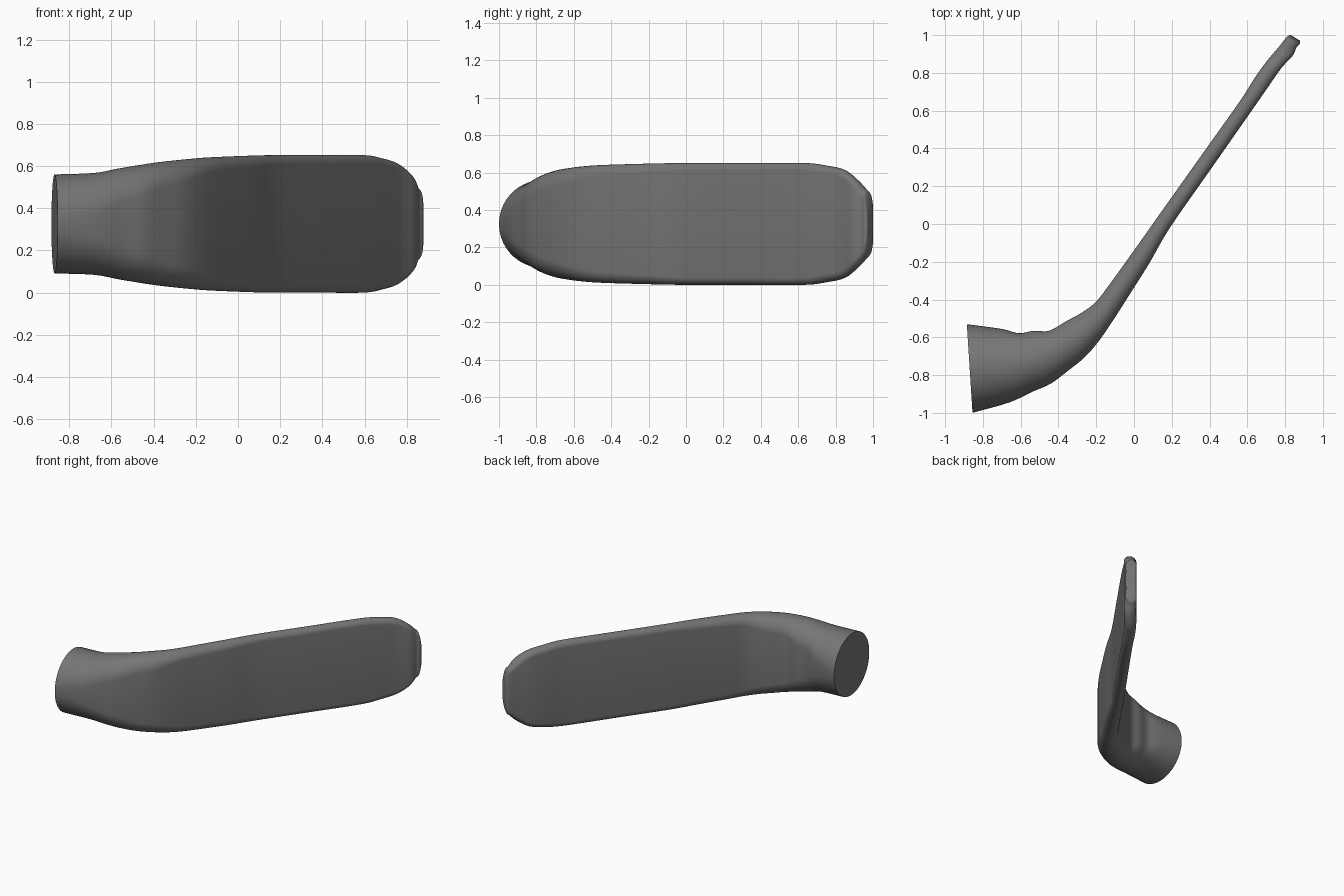
import bpy, bmesh, math
from mathutils import Vector

if "Cube" in bpy.data.objects:
    bpy.data.objects.remove(bpy.data.objects["Cube"], do_unlink=True)

MID_Z = 0.326
RING = 48
STEPS = 4

# Cross-sections: back edge x, y, front edge x, y, half height
SECTIONS = [
    (-.885, -.53, -.855, -1, .235),
    (-.70, -.555, -.66, -.945, .242),
    (-.61, -.578, -.53, -.885, .262),
    (-.53, -.565, -.44, -.845, .276),
    (-.45, -.565, -.34, -.77, .29),
    (-.36, -.515, -.26, -.705, .30),
    (-.27, -.465, -.19, -.625, .308),
    (-.2, -.41, -.12, -.525, .314),
    (-.13, -.32, -.04, -.40, .318),
    (0, -.14, .08, -.21, .323),
    (.12, .03, .19, -.02, .326),
    (.34, .34, .41, .295, .326),
    (.56, .65, .63, .61, .326),
    (.64, .775, .71, .725, .312),
    (.705, .865, .78, .825, .29),
    (.76, .93, .84, .89, .24),
    (.80, .98, .86, .935, .187),
    (.815, .995, .875, .95, .165),
    (.83, 1, .88, .965, .1),
    (.845, .99, .878, .972, .03),
]


def smooth_sections(rows):
    """Pass a smooth curve through the rows."""
    rows = [Vector(r) for r in rows]
    last = len(rows) - 1
    result = []
    for i in range(last):
        a, b = rows[i], rows[i + 1]
        m = (b - rows[i - 1]) / 2 if i else b - a
        n = (rows[i + 2] - a) / 2 if i + 2 <= last else b - a
        for k in range(STEPS):
            t = k / STEPS
            result.append(a + m * t + (3 * (b - a) - 2 * m - n) * t ** 2
                          + (2 * (a - b) + m + n) * t ** 3)
    result.append(rows[last])
    return result


def section_ring(bm, row):
    """A pill-shaped outline that becomes a circle where height equals width."""
    back, front = Vector(row[0:2]), Vector(row[2:4])
    centre, half = (back + front) / 2, (front - back) / 2
    radius = min(half.length, row[4])
    straight = row[4] - radius
    ring = []
    for k in range(RING):
        a = 2 * math.pi * (k + .5) / RING
        p = centre + half * math.cos(a)
        z = MID_Z + radius * math.sin(a) + math.copysign(straight, math.sin(a))
        ring.append(bm.verts.new((p.x, p.y, z)))
    return ring


# Bent duct flattening into a long blade
bm = bmesh.new()
rings = [section_ring(bm, row) for row in smooth_sections(SECTIONS)]
for r, s in zip(rings, rings[1:]):
    for k in range(RING):
        j = (k + 1) % RING
        bm.faces.new((r[k], r[j], s[j], s[k]))
bm.faces.new(rings[0])
bm.faces.new(rings[-1])
bmesh.ops.recalc_face_normals(bm, faces=bm.faces)
mesh = bpy.data.meshes.new("flattened_pipe")
bm.to_mesh(mesh)
bm.free()
pipe = bpy.data.objects.new("flattened_pipe", mesh)
bpy.context.collection.objects.link(pipe)

# Plain grey finish
grey = bpy.data.materials.new("mid_grey")
grey.use_nodes = True
colour = (.18, .18, .18, 1)
grey.diffuse_color = colour
grey.node_tree.nodes["Principled BSDF"].inputs["Base Color"].default_value = colour
mesh.materials.append(grey)

bpy.ops.object.select_all(action="DESELECT")
pipe.select_set(True)
bpy.context.view_layer.objects.active = pipe
bpy.ops.object.shade_smooth_by_angle(angle=math.radians(40))
